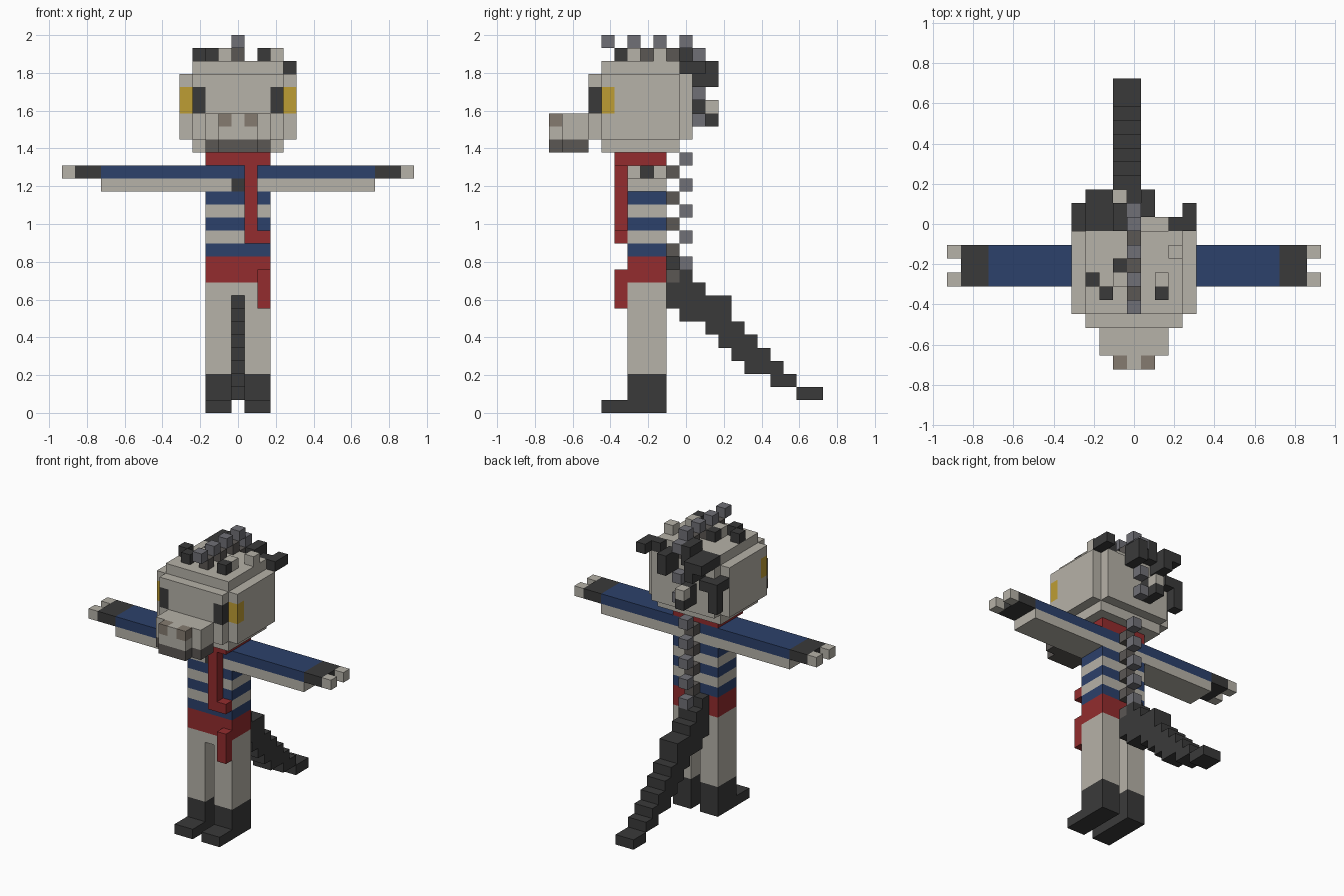
import bpy, bmesh, math
from mathutils import Vector

cube = bpy.data.objects.get("Cube")
if cube:
    bpy.data.objects.remove(cube, do_unlink=True)

U = 2 / 29  # edge length of one block


def linear(c):
    c /= 255
    return c / 12.92 if c <= 0.04045 else ((c + 0.055) / 1.055) ** 2.4


def material(name, *rgb):
    m = bpy.data.materials.new(name)
    m.use_nodes = True
    col = [linear(c) for c in rgb] + [1]
    m.diffuse_color = col
    bsdf = next(n for n in m.node_tree.nodes if n.type == 'BSDF_PRINCIPLED')
    bsdf.inputs["Base Color"].default_value = col
    bsdf.inputs["Roughness"].default_value = 0.9
    return m


CREAM = material("cream", 182, 178, 168)
DARK = material("charcoal", 58, 58, 58)
BLUE = material("navy blue", 44, 65, 107)
RED = material("red", 147, 44, 46)
GOLD = material("gold", 190, 157, 52)
TAUPE = material("taupe", 133, 123, 112)
GREY = material("spine grey", 112, 112, 118)
SHADE = material("dark grey", 91, 87, 84)

DIRS = [Vector(d) for d in ((1, 0, 0), (-1, 0, 0), (0, 1, 0),
                            (0, -1, 0), (0, 0, 1), (0, 0, -1))]


def span(v):
    return range(v, v + 1) if isinstance(v, int) else range(v[0], v[1] + 1)


def part(name, *boxes):
    """Fill block ranges (x, y, z, material); later boxes repaint earlier ones."""
    cells = {}
    for x, y, z, mat in boxes:
        for i in span(x):
            for j in span(y):
                for k in span(z):
                    cells[i, j, k] = mat
    mats = list(dict.fromkeys(cells.values()))
    bm = bmesh.new()
    for cell, mat in cells.items():
        c = Vector(cell) + Vector((0, 0, 0.5))
        for d in DIRS:
            if tuple(int(a + b) for a, b in zip(cell, d)) in cells:
                continue
            u = Vector((d.y, d.z, d.x))
            v = d.cross(u)
            quad = [bm.verts.new((c + (d + u * a + v * b) / 2) * U)
                    for a, b in ((-1, -1), (1, -1), (1, 1), (-1, 1))]
            bm.faces.new(quad).material_index = mats.index(mat)
    # Join the block faces into large flat panels
    bmesh.ops.remove_doubles(bm, verts=bm.verts, dist=U * 0.01)
    bmesh.ops.dissolve_limit(bm, angle_limit=math.radians(1), verts=bm.verts,
                             edges=bm.edges, delimit={'MATERIAL'})
    mesh = bpy.data.meshes.new(name)
    bm.to_mesh(mesh)
    bm.free()
    for m in mats:
        mesh.materials.append(m)
    ob = bpy.data.objects.new(name, mesh)
    bpy.context.collection.objects.link(ob)
    return ob


# Legs with boots
for side, xs in (("left", (1, 2)), ("right", (-2, -1))):
    part(side + "_leg", (xs, (-4, -2), (3, 8), CREAM),
         (xs, (-4, -2), (0, 2), DARK), (xs, (-6, -5), 0, DARK))
part("hips", ((-2, 2), (-4, -2), 9, CREAM))

# Sash, striped shirt and chest
part("sash", ((-2, 2), (-4, -2), (10, 11), RED), (2, -5, (8, 10), RED))
part("torso", *[((-2, 2), (-4, -2), k, CREAM if k in (13, 15, 17) else BLUE)
                for k in range(12, 19)], (0, -4, 17, DARK))

# Scarf round the neck with a hanging end
part("scarf", ((-2, 2), (-5, -2), 19, RED), (1, -5, (13, 18), RED),
     (2, -5, 13, RED))

# Arms with cuffs and two fingers each
for side, s in (("left", 1), ("right", -1)):
    def reach(a, b):
        return tuple(sorted((a * s, b * s)))
    part(side + "_arm", (reach(3, 10), (-4, -2), 17, CREAM),
         (reach(3, 10), (-4, -2), 18, BLUE),
         (reach(11, 12), (-4, -2), 18, DARK),
         (13 * s, -4, 18, CREAM), (13 * s, -2, 18, CREAM))

# Head: rounded block with eyes wrapping the front corners
part("head", ((-3, 3), (-6, -1), (20, 26), CREAM),
     ((-4, 4), (-6, -1), (21, 25), CREAM),
     ((-3, 3), (-7, 0), (21, 25), CREAM),
     *[(s * 4, -6, (23, 24), GOLD) for s in (-1, 1)],
     *[(s * 3, -7, (23, 24), DARK) for s in (-1, 1)])

# Snout with nostrils and lower jaw
part("snout", ((-2, 2), (-9, -8), (21, 22), CREAM),
     ((-1, 1), -10, (21, 22), CREAM),
     (-1, -10, 22, TAUPE), (1, -10, 22, TAUPE))
part("jaw", ((-2, 2), (-9, -8), 20, SHADE), ((-1, 1), -10, 20, SHADE))

# Tufts on top of the head
part("top_tufts", (-3, -4, 27, DARK), (-2, -5, 27, DARK), (-1, -3, 27, DARK),
     (2, -5, 27, DARK), (2, -4, 27, CREAM), (3, -2, 27, CREAM),
     (-1, -4, 27, CREAM))

# Tufts on the back of the head
part("back_tufts", (4, (0, 1), 26, DARK), (3, 0, 26, DARK),
     (1, (1, 2), (25, 26), DARK), (-1, (0, 1), (26, 27), DARK),
     (-3, (0, 2), 26, DARK), (-2, (0, 2), (25, 26), DARK),
     (-4, (0, 1), 24, DARK), (-4, 1, (22, 23), DARK),
     (-1, 2, 22, DARK), (-1, 1, 22, DARK), (-1, 1, 23, DARK),
     (-1, 2, 23, CREAM), (-3, 1, 24, DARK))

# Crest and spine of staggered blocks
part("crest", *[(0, j, 28, GREY) for j in range(-6, 1, 2)],
     *[(0, j, 27, SHADE) for j in range(-5, 0, 2)],
     (0, 1, 27, GREY), (0, 0, 26, SHADE), (0, 1, 24, GREY), (0, 1, 22, GREY))
part("spine", *[(0, 0, k, GREY) for k in range(11, 20, 2)],
     *[(0, -1, k, SHADE) for k in range(10, 19, 2)])

# Stepped tail: y range of each layer, from the ground up
steps = [(9, 10), (7, 8), (5, 7), (4, 6), (3, 5), (2, 4), (0, 3), (-1, 3),
         (-1, 1)]
part("tail", *[((-1, 0), ys, k + 1, DARK) for k, ys in enumerate(steps)],
     (-1, (-1, 0), 10, DARK), (0, 0, 10, DARK), (-1, -1, 11, DARK))
